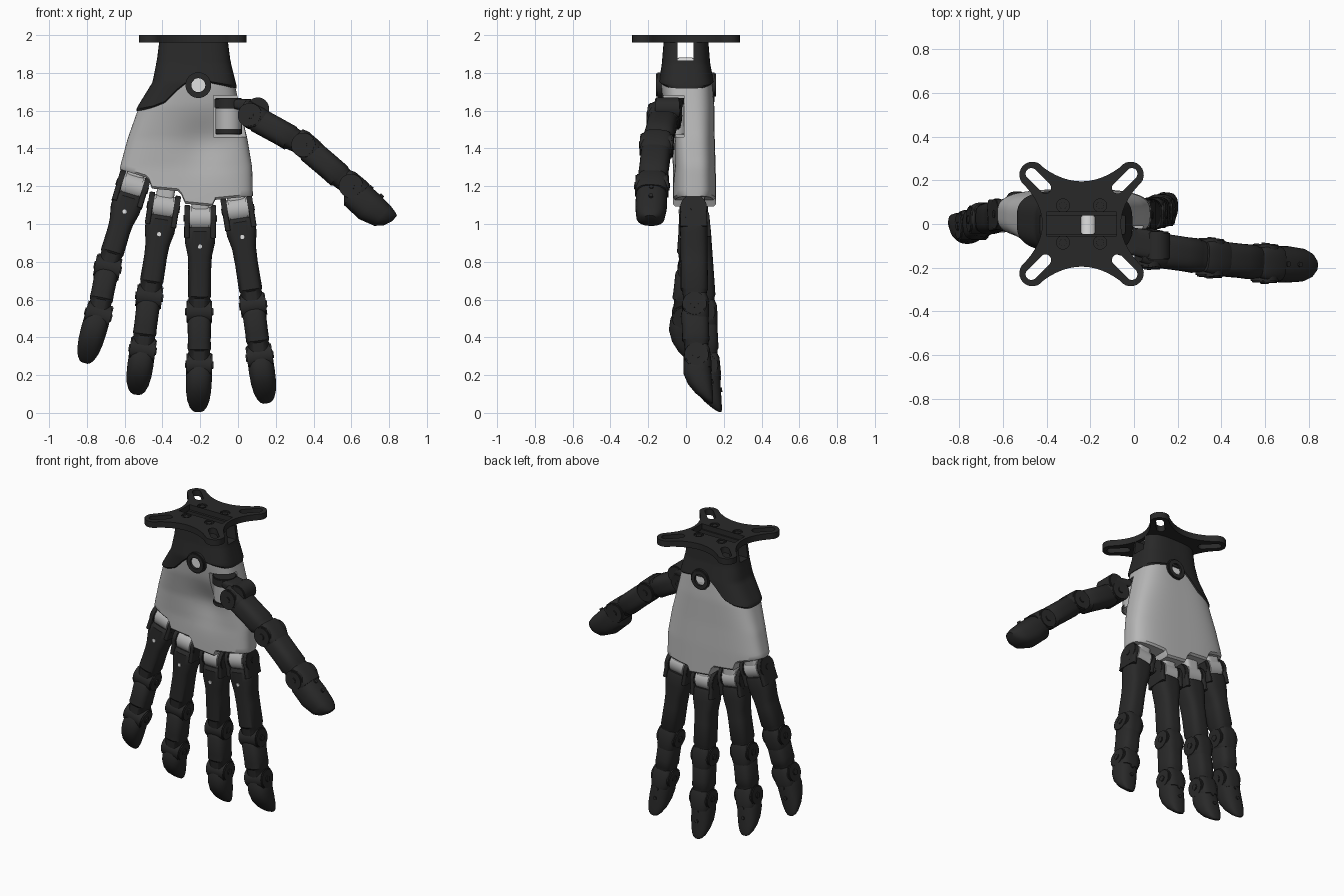
import bpy, bmesh, math
from mathutils import Vector, Matrix

cube = bpy.data.objects.get("Cube")
if cube:
    bpy.data.objects.remove(cube)


def material(name, v):
    m = bpy.data.materials.new(name)
    m.use_nodes = True
    m.diffuse_color = (v, v, v, 1)
    m.node_tree.nodes["Principled BSDF"].inputs["Base Color"].default_value = (v, v, v, 1)
    return m


DARK = material("dark charcoal", 0.022)
LIGHT = material("light grey", 0.47)
PALE = material("pale metal", 0.75)
made = []


def finish(name, bm, mat):
    bmesh.ops.recalc_face_normals(bm, faces=bm.faces)
    me = bpy.data.meshes.new(name)
    bm.to_mesh(me)
    bm.free()
    me.materials.append(mat)
    ob = bpy.data.objects.new(name, me)
    bpy.context.collection.objects.link(ob)
    made.append(ob)
    return ob


def skin(name, rings, mat):
    """Loft closed rings; point i faces point n-1-i, so ends close with strips."""
    bm = bmesh.new()
    rows = [[bm.verts.new(p) for p in r] for r in rings]
    n = len(rows[0])
    for a, b in zip(rows, rows[1:]):
        for i in range(n):
            j = (i + 1) % n
            bm.faces.new((a[i], a[j], b[j], b[i]))
    for r in (rows[0], rows[-1]):
        for i in range(n // 2 - 1):
            bm.faces.new((r[i], r[i + 1], r[n - 2 - i], r[n - 1 - i]))
    return finish(name, bm, mat)


def section(n, e):
    """Unit rounded-rectangle outline."""
    out = []
    for k in range(n):
        t = (k + 0.5) / n * math.tau
        u = math.cos(t)
        out.append((u, math.copysign((1 - abs(u) ** e) ** (1 / e), math.sin(t))))
    return out


def cyl(name, c, axis, r, depth, mat):
    bm = bmesh.new()
    bmesh.ops.create_cone(bm, cap_ends=True, segments=32, radius1=r, radius2=r, depth=depth)
    rim = [e for e in bm.edges if abs(e.verts[0].co.z - e.verts[1].co.z) < 1e-5]
    bmesh.ops.bevel(bm, geom=rim, offset=min(r, depth) * 0.1, segments=2, affect='EDGES')
    rot = Vector((0, 0, 1)).rotation_difference(Vector(axis)).to_matrix().to_4x4()
    bm.transform(Matrix.Translation(c) @ rot)
    return finish(name, bm, mat)


def box(name, c, size, mat):
    bm = bmesh.new()
    bmesh.ops.create_cube(bm, size=1)
    bm.transform(Matrix.Translation(c) @ Matrix.Diagonal((*size, 1)))
    return finish(name, bm, mat)


def cut(ob, cutter):
    mod = ob.modifiers.new("cut", 'BOOLEAN')
    mod.operation, mod.solver, mod.object = 'DIFFERENCE', 'EXACT', cutter
    bpy.context.view_layer.objects.active = ob
    bpy.ops.object.modifier_apply(modifier=mod.name)
    made.remove(cutter)
    bpy.data.objects.remove(cutter)


def interp(table, x):
    if x <= table[0][0]:
        return table[0][1:]
    for a, b in zip(table, table[1:]):
        if x <= b[0]:
            t = (x - a[0]) / (b[0] - a[0])
            return tuple(p + (q - p) * t for p, q in zip(a[1:], b[1:]))
    return table[-1][1:]


# Palm and wrist share one body outline: z, left x, right x, front y, back y
BODY = [(1.1, -.62, .08, -.07, .16), (1.3, -.625, .075, -.07, .157),
        (1.45, -.585, .05, -.085, .152), (1.62, -.525, .01, -.12, .15),
        (1.75, -.445, -.02, -.135, .14), (1.85, -.425, -.045, -.12, .12),
        (1.97, -.41, -.06, -.11, .11)]
PALM_EDGE = [(-.62, 1.3), (-.475, 1.255), (-.46, 1.2), (-.305, 1.185), (-.285, 1.12),
             (-.135, 1.105), (-.12, 1.14), (.08, 1.16)]
WRIST_EDGE = [(-.53, 1.61), (-.45, 1.625), (-.385, 1.65), (-.315, 1.72), (-.27, 1.755),
              (-.15, 1.755), (-.01, 1.73)]


def shell(name, edge, top, grow, mat, dent=0):
    rings, rows = [], 26
    for k in range(rows + 1):
        t = max(0, k - 1) / (rows - 1)
        inset = 0.9 if k == 0 else 1
        ring = []
        for u, v in section(120, 3.2):
            z = 1.4
            for _ in range(8):
                xl, xr, yf, yb = interp(BODY, z)
                x = (xl + xr) / 2 + u * ((xr - xl) / 2 + grow)
                low = interp(edge, x)[0]
                z = low + (top - low) * t
            y = (yf + yb) / 2 + v * inset * ((yb - yf) / 2 + grow)
            if v < 0:
                y += dent * math.exp(-((x + .17) / .13) ** 2 - ((z - 1.44) / .13) ** 2)
            ring.append((x, y, z + (0 if k else -.012)))
        rings.append(ring)
    return skin(name, rings, mat)


palm = shell("palm", PALM_EDGE, 1.78, 0, LIGHT, .035)
cut(palm, box("thumb_recess", (.06, -.15, 1.57), (.38, .28, .22), LIGHT))
wrist = shell("wrist_cuff", WRIST_EDGE, 1.965, .008, DARK)
cut(wrist, box("wrist_window", (-.24, -.003, 1.92), (1, .085, .11), DARK))
cyl("wrist_bridge", (-.21, -.003, 1.842), (0, 1, 0), .04, .084, PALE)

# Pivot boss: dark rings with a recessed pale axle
boss = cyl("wrist_boss", (-.21, 0, 1.735), (0, 1, 0), .068, .315, DARK)
for s in (-1, 1):
    cut(boss, cyl("boss_bore", (-.21, s * .16, 1.735), (0, 1, 0), .037, .05, DARK))
    cyl("wrist_axle", (-.21, s * .135, 1.735), (0, 1, 0), .037, .015, PALE)

# Mounting plate with four lobed arms
outline = []
for q in range(4):
    turn = Matrix.Rotation(q * math.pi / 2, 2)
    mid = .18 if q % 2 == 0 else .195
    for k in range(-5, 6):
        s = .176 * k / 6
        outline.append(turn @ Vector((mid + (.259 - mid) * (k / 6) ** 2, s)))
    for k in range(13):
        a = math.radians(-55 + 200 * k / 12)
        outline.append(turn @ Vector((.225 + .06 * math.cos(a), .225 + .06 * math.sin(a))))
bm = bmesh.new()
face = bm.faces.new([bm.verts.new((p.x - .24, p.y, 1.96)) for p in outline])
ext = bmesh.ops.extrude_face_region(bm, geom=[face])
bmesh.ops.translate(bm, vec=(0, 0, .04), verts=[v for v in ext["geom"] if isinstance(v, bmesh.types.BMVert)])
plate = finish("mounting_plate", bm, DARK)
cut(plate, box("centre_opening", (-.24, 0, 1.98), (.32, .11, .1), DARK))
for sx in (-1, 1):
    for sy in (-1, 1):
        slot = []
        for z in (1.9, 2.1):
            ring = []
            for k in range(24):
                a = (k + .5) / 24 * math.tau
                base = .23 if math.cos(a) > 0 else .165
                p, w = base * 2 ** .5 + .026 * math.cos(a), .026 * math.sin(a)
                ring.append((-.24 + sx * (p - w) / 2 ** .5, sy * (p + w) / 2 ** .5, z))
            slot.append(ring)
        cut(plate, skin("arm_slot", slot, DARK))
        cut(plate, cyl("screw_hole", (-.24 + sx * .085, sy * .085, 2.0), (0, 0, 1), .03, .02, DARK))
        cyl("plate_screw", (-.24 + sx * .085, sy * .085, 1.991), (0, 0, 1), .018, .012, DARK)


def frame(a, b, back):
    """Local axes: x along the hinge, y to the back, z along the bone."""
    z = (b - a).normalized()
    y = (back - z * back.dot(z)).normalized()
    m = Matrix((y.cross(z), y, z)).transposed().to_4x4()
    return Matrix.Translation(a) @ m, (b - a).length


def bone(name, m, rows, mat, e=3, shift=0):
    """rows: distance along, half width, front, back"""
    rings = []
    for d, hx, f, b in rows:
        rings.append([m @ Vector((u * hx + shift, (f + b) / 2 + v * (b - f) / 2, d))
                      for u, v in section(36, e)])
    skin(name, rings, mat)


# Fingertip outlines: share of length, width, pad side, nail side
FINGER_TIP = [(.0, .9, -.85, .85), (.1, 1.06, -1, .95), (.32, 1.08, -1.1, .95), (.55, 1.04, -.85, .92),
              (.75, .92, -.38, .9), (.9, .7, .15, .87), (.97, .48, .45, .84), (1, .25, .62, .8)]
THUMB_TIP = [(.0, .9, -.9, .9), (.12, 1.0, -1.5, .95), (.5, 1.02, -1.6, .9), (.8, .92, -1.25, .75),
             (.93, .7, -.75, .62), (1, .35, -.1, .5)]


def digit(name, pts, back, w, h, tip):
    pts = [Vector(p) for p in pts]
    for i in range(len(pts) - 1):
        m, L = frame(pts[i], pts[i + 1], back)
        hinge, rear = m.to_3x3().col[0], m.to_3x3().col[1]
        first = i == 0 and tip is FINGER_TIP
        if i == len(pts) - 2:
            # Soft pad in front, flat nail side behind
            bone(name + "_tip", m, [(L * s, w * a, h * f, h * b) for s, a, f, b in tip], DARK, 2.5)
            for s in (.3, .55):
                cyl(name + "_nail_pin", m @ Vector((0, h * .92, L * s)), rear, .012, .014, DARK)
        else:
            root = [(.02, w * .82, -h * .85, h * .85), (.04, w * .97, -h, h)]
            if first:
                root = [(.045, w * 1.2, -h * .8, h * .9), (.065, w * 1.28, -h, h),
                        (.13, w * 1.24, -h, h), (.2, w, -h, h)]
            bone(name + "_segment_" + str(i + 1), m, root + [
                (L * .55, w * .95, -h * .98, h), (L - .085, w * .97, -h, h),
                (L - .075, w * .9, -h * .88, h * .92), (L - .01, w * .85, -h * .8, h * .85)], DARK)
        if first:
            # Fork around the light knuckle hub
            for s in (-1, 1):
                cheek = s * w * 1.08
                cyl(name + "_fork_eye", m @ Vector((cheek, 0, 0)), hinge, h * .98, .03, DARK)
                bone(name + "_fork_arm", m, [(0, .015, -h * .97, h * .97), (.1, .015, -h, h)], DARK, 5, cheek)
                cyl(name + "_fork_pin", m @ Vector((cheek + s * .014, 0, 0)), hinge, .018, .01, DARK)
            cyl(name + "_knuckle_hub", pts[0], hinge, h * .95, w * 1.7, LIGHT)
            bone(name + "_knuckle_neck", m, [(-.13, w * .75, -.04, .06), (0, w * .75, -.045, .06)], LIGHT, 5)
            cyl(name + "_screw", m @ Vector((0, -h, .145)), rear, .011, .008, PALE)
        else:
            # Hinge drum, side pins and back guard
            cyl(name + "_joint", pts[i], hinge, .064, w * 2.14, DARK)
            cyl(name + "_joint_pin", pts[i], hinge, .02, w * 2.14 + .012, DARK)
            bone(name + "_guard", m, [(-.06, w * .8, 0, h * .9), (-.03, w * .98, 0, h * 1.05),
                                      (.05, w * 1.04, -h * .9, h * 1.05), (.07, w * .95, -h * .8, h)], DARK)


BACK = Vector((0, 1, 0))
FINGERS = {
    "little_finger": [(-.56, .045, 1.2), (-.69, .02, .77), (-.74, -.01, .52), (-.812, -.015, .265)],
    "ring_finger": [(-.395, .045, 1.09), (-.47, .05, .615), (-.505, .055, .335), (-.54, .09, .09)],
    "middle_finger": [(-.2, .055, 1.03), (-.205, .09, .535), (-.205, .105, .255), (-.212, .13, 0)],
    "index_finger": [(0, .04, 1.075), (.08, .045, .57), (.115, .055, .3), (.152, .085, .045)]}
for name, pts in FINGERS.items():
    digit(name, pts, BACK, .064, .072, FINGER_TIP)
digit("thumb", [(.07, -.115, 1.57), (.35, -.155, 1.415), (.6, -.18, 1.2), (.82, -.19, 1.02)],
      Vector((.65, 0, .76)), .082, .068, THUMB_TIP)

# Thumb swivel set in the palm recess
UP = (0, 0, 1)
cyl("thumb_swivel", (-.05, -.06, 1.555), UP, .07, .17, LIGHT)
cyl("thumb_swivel_top", (-.05, -.07, 1.64), UP, .075, .055, DARK)
cyl("thumb_swivel_base", (-.05, -.07, 1.49), UP, .07, .025, DARK)
cyl("thumb_root", (.105, -.1, 1.61), (0, 1, 0), .06, .13, DARK)
m, L = frame(Vector((-.05, -.07, 1.64)), Vector((.1, -.1, 1.625)), Vector(UP))
bone("thumb_link", m, [(0, .06, -.026, .026), (L * .6, .065, -.03, .03), (L, .065, -.05, .035)], DARK, 4)

# Smooth shading with crisp edges
bpy.ops.object.select_all(action='DESELECT')
for ob in made:
    ob.select_set(True)
bpy.context.view_layer.objects.active = made[0]
bpy.ops.object.shade_smooth_by_angle(angle=math.radians(35))
